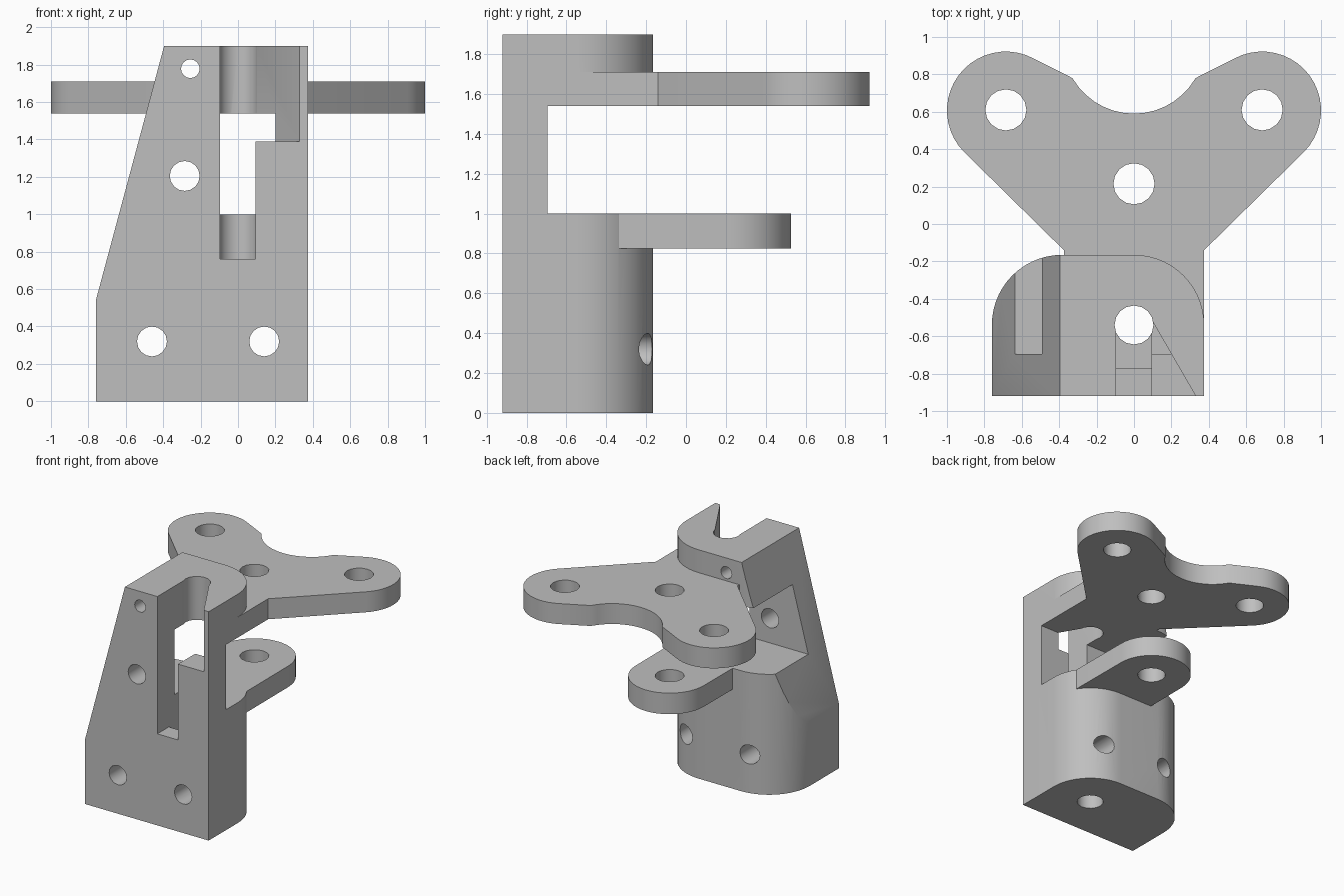
import bpy, bmesh
from math import radians, cos, sin
from mathutils import Matrix

cube = bpy.data.objects.get("Cube")
if cube:
    bpy.data.objects.remove(cube, do_unlink=True)

grey = bpy.data.materials.new("light grey")
grey.use_nodes = True
color = (0.52, 0.52, 0.52, 1)
grey.diffuse_color = color
grey.node_tree.nodes["Principled BSDF"].inputs["Base Color"].default_value = color


def arc(cx, cy, r, start, end, n=14):
    angles = [radians(start + (end - start) * i / n) for i in range(n + 1)]
    return [(cx + r * cos(a), cy + r * sin(a)) for a in angles]


def prism(name, outline, low, high, axis="Z"):
    """Extrude a closed outline along z, or an x-z outline along y."""
    bm = bmesh.new()
    place = (lambda u, v: (u, v, low)) if axis == "Z" else (lambda u, v: (u, low, v))
    face = bm.faces.new([bm.verts.new(place(u, v)) for u, v in outline])
    moved = bmesh.ops.extrude_face_region(bm, geom=[face])["geom"]
    step = (0, 0, high - low) if axis == "Z" else (0, high - low, 0)
    bmesh.ops.translate(bm, vec=step, verts=[g for g in moved if isinstance(g, bmesh.types.BMVert)])
    bmesh.ops.recalc_face_normals(bm, faces=bm.faces)
    mesh = bpy.data.meshes.new(name)
    bm.to_mesh(mesh)
    bm.free()
    mesh.materials.append(grey)
    obj = bpy.data.objects.new(name, mesh)
    bpy.context.collection.objects.link(obj)
    return obj


def box(name, x0, x1, y0, y1, z0, z1):
    return prism(name, [(x0, y0), (x1, y0), (x1, y1), (x0, y1)], z0, z1)


def hole(x, v, r, low, high, axis="Z"):
    return prism("hole_cutter", arc(x, v, r, 0, 360, 16)[:-1], low, high, axis)


def combine(target, other, operation):
    """Apply a boolean and remove the second object."""
    other.hide_render = True
    mod = target.modifiers.new("join", "BOOLEAN")
    mod.operation, mod.solver, mod.object = operation, "EXACT", other
    bpy.context.view_layer.objects.active = target
    bpy.ops.object.modifier_apply(modifier=mod.name)
    bpy.data.objects.remove(other, do_unlink=True)


# Upright body: rounded back corners, sloping side
footprint = [(-0.76, -0.92), (0.375, -0.92)]
footprint += arc(0, -0.54, 0.375, 0, 90) + arc(-0.385, -0.54, 0.375, 90, 180)
body = prism("bracket_body", footprint, 0, 1.9)
slope = [(-0.76, 0.54), (-0.395, 1.9), (-0.395, 2.1), (-1, 2.1), (-1, 0.54)]
combine(body, prism("slope_cutter", slope, -1.2, 0.2, "Y"), "DIFFERENCE")

# Open gap behind the front wall
combine(body, box("gap_cutter", -1, 1, -0.695, 0.2, 1.0, 1.54), "DIFFERENCE")

# Upper plate with two round lobes and a scooped rear edge
half = [(0.375, -0.54), (0.375, -0.14)] + arc(0.685, 0.607, 0.315, -45, 118, 20)
outline = half + arc(0, 0.97, 0.38, -30, -150, 14) + [(-x, y) for x, y in reversed(half)]
upper = prism("upper_plate", outline, 1.54, 1.71)
for x, y in ((0.685, 0.61), (-0.685, 0.61), (0, 0.215)):
    combine(upper, hole(x, y, 0.11, 1.4, 1.9), "DIFFERENCE")

# Lower tongue with a round end
tongue = [(-0.315, -0.4), (0.315, -0.4)] + arc(0, 0.215, 0.312, 0, 180, 20)
lower = prism("lower_tongue", tongue, 0.825, 1.0)
combine(lower, hole(0, 0.215, 0.11, 0.7, 1.2), "DIFFERENCE")

combine(body, upper, "UNION")
combine(body, lower, "UNION")

# Vertical bore, front slot with stepped floor, flared mouth
combine(body, hole(0, -0.54, 0.104, -0.1, 2.1), "DIFFERENCE")
combine(body, box("slot_cutter", -0.097, 0.093, -1.1, -0.54, 0.76, 2.1), "DIFFERENCE")
combine(body, box("step_cutter", -0.097, 0.093, -0.77, -0.56, 0.68, 0.9), "DIFFERENCE")
flare = [(0.05, -0.5), (0.09, -0.505), (0.33, -0.92), (0.33, -1.1), (0.05, -1.1)]
combine(body, prism("flare_cutter", flare, 1.39, 2.1), "DIFFERENCE")

# Screw holes from front to back
for x, z, r in ((-0.46, 0.32, 0.08), (0.14, 0.32, 0.08), (-0.285, 1.205, 0.08), (-0.255, 1.778, 0.05)):
    combine(body, hole(x, z, r, -1.1, 0, "Y"), "DIFFERENCE")

bpy.ops.object.select_all(action="DESELECT")
body.select_set(True)
bpy.context.view_layer.objects.active = body
bpy.ops.object.shade_smooth_by_angle(angle=radians(30))
